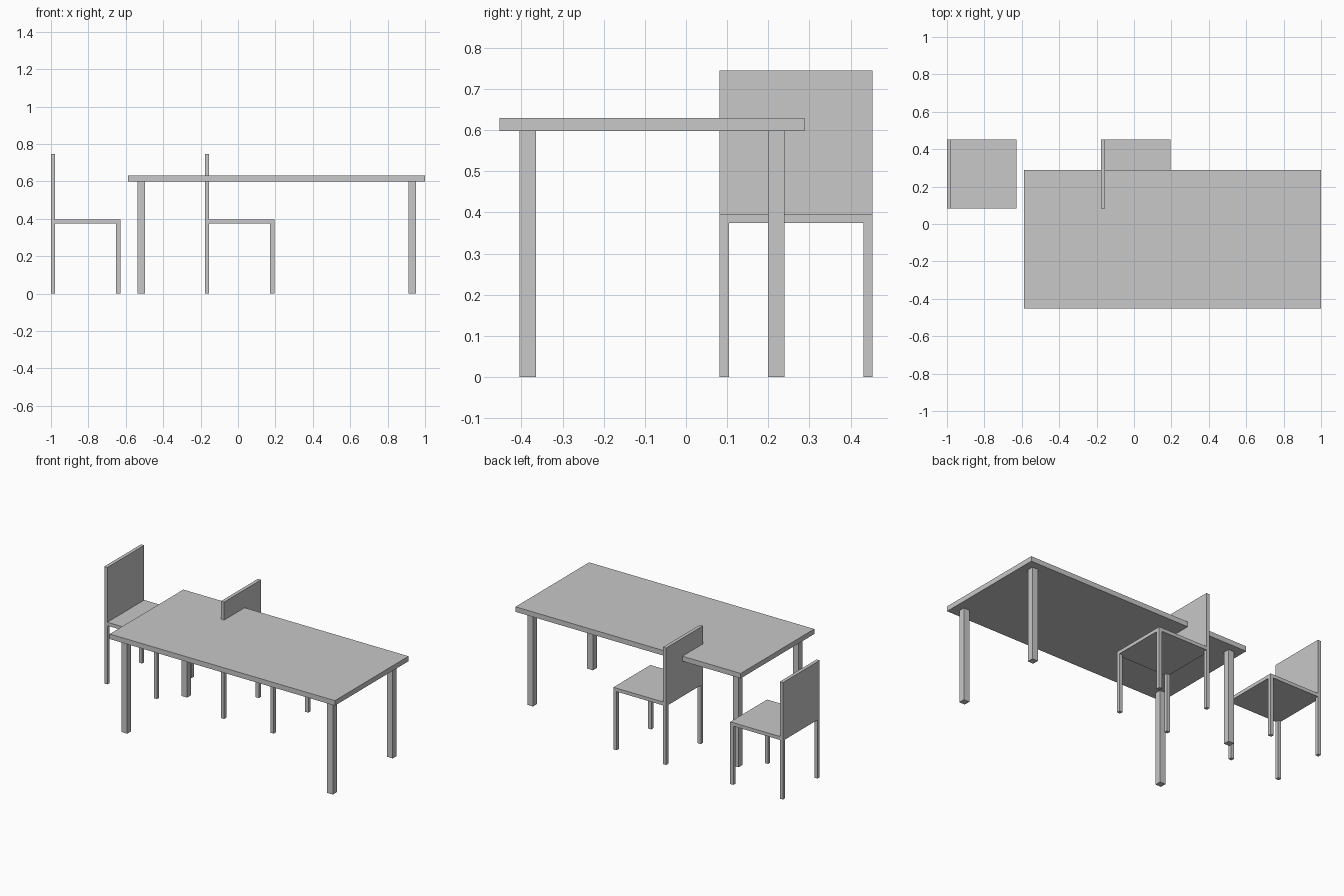
import bpy
import bmesh

default = bpy.data.objects.get("Cube")
if default:
    bpy.data.objects.remove(default, do_unlink=True)

grey = bpy.data.materials.new("light_grey")
grey.use_nodes = True
colour = (0.58, 0.58, 0.58, 1)
grey.diffuse_color = colour
grey.node_tree.nodes["Principled BSDF"].inputs["Base Color"].default_value = colour


def box(name, low, high):
    """Flat-sided block spanning two opposite corners."""
    bm = bmesh.new()
    bmesh.ops.create_cube(bm, size=1)
    for v in bm.verts:
        v.co = [a + (c + 0.5) * (b - a) for a, b, c in zip(low, high, v.co)]
    mesh = bpy.data.meshes.new(name)
    bm.to_mesh(mesh)
    bm.free()
    mesh.materials.append(grey)
    obj = bpy.data.objects.new(name, mesh)
    bpy.context.collection.objects.link(obj)
    return obj


def four_legs(name, x0, x1, y0, y1, height, width):
    """Square legs in the inside corners of a rectangle."""
    for side, x in (("right", x0), ("left", x1 - width)):
        for end, y in (("front", y0), ("back", y1 - width)):
            box(f"{name}_{end}_{side}_leg", (x, y, 0), (x + width, y + width, height))


def chair(name, x):
    """Chair facing +x, with its backrest on the -x edge."""
    size, bar = 0.371, 0.022
    y0, y1 = 0.453 - size, 0.453
    seat_low, seat_top, back_top = 0.374, 0.396, 0.745
    box(name + "_seat", (x, y0, seat_low), (x + size, y1, seat_top))
    box(name + "_backrest", (x, y0, seat_top), (x + bar, y1, back_top))
    four_legs(name, x, x + size, y0, y1, seat_low, bar)


# Table
left, right, front, back = -0.587, 1.0, -0.453, 0.288
underside, inset = 0.598, 0.049
box("table_top", (left, front, underside), (right, back, 0.63))
four_legs("table", left + inset, right - inset, front + inset, back - inset, underside, 0.04)

# Chairs
chair("outer_chair", -1.0)
chair("tucked_chair", -0.177)
